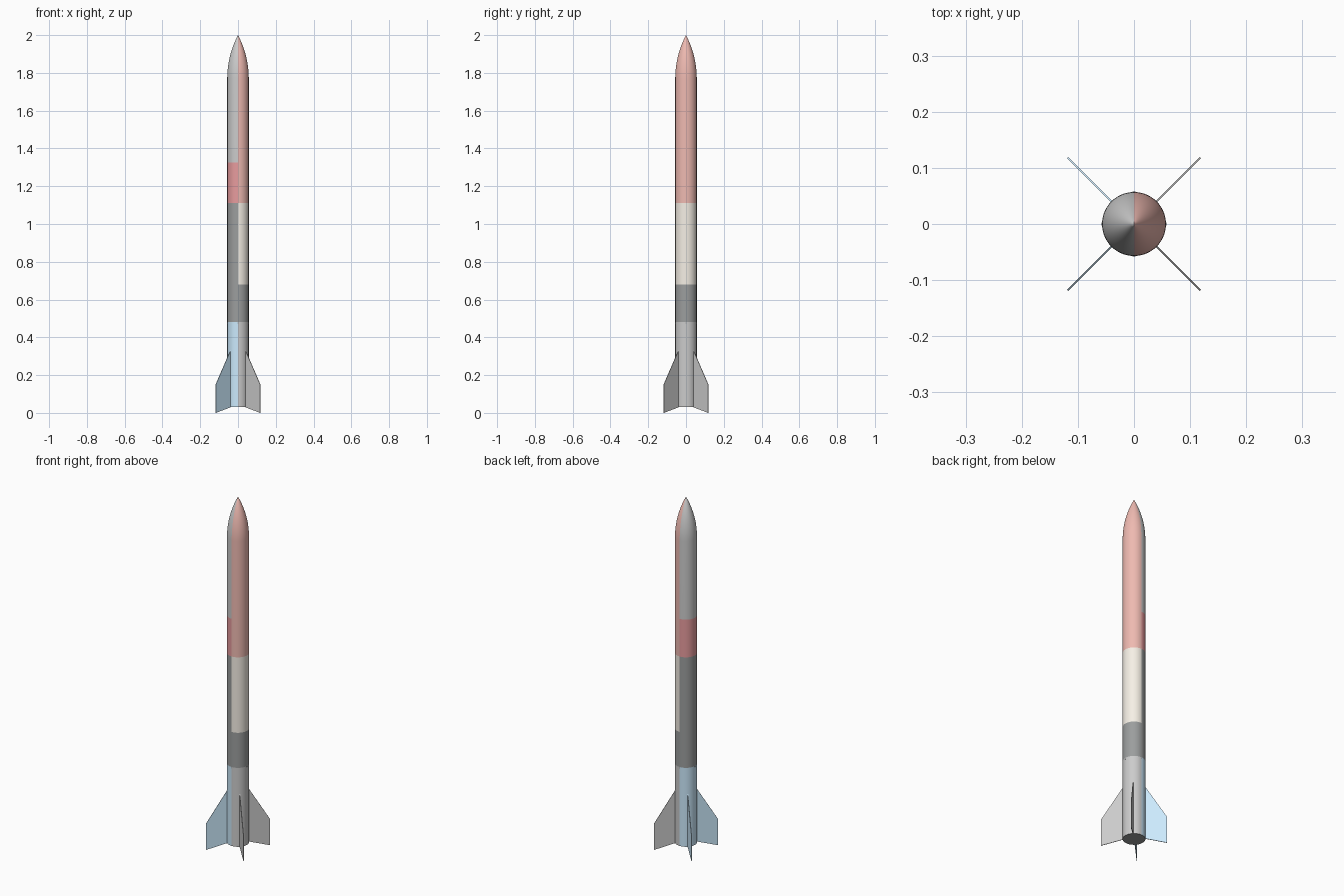
import bpy, bmesh, math
from mathutils import Matrix

if "Cube" in bpy.data.objects:
    bpy.data.objects.remove(bpy.data.objects["Cube"])

R, BASE, NOSE, TIP = 0.057, 0.03, 1.77, 2.0
SEG = 32  # segments per half turn

COLOURS = {
    "salmon": (0.86, 0.49, 0.44, 1),
    "red": (0.80, 0.33, 0.34, 1),
    "cream": (0.92, 0.87, 0.79, 1),
    "dark": (0.33, 0.34, 0.34, 1),
    "blue": (0.60, 0.82, 0.98, 1),
}
mats = {}
for key, rgba in COLOURS.items():
    mats[key] = bpy.data.materials.new(key)
    mats[key].diffuse_color = rgba


def make_object(name, bm, colour=None, smooth=True):
    bmesh.ops.recalc_face_normals(bm, faces=bm.faces)
    mesh = bpy.data.meshes.new(name)
    bm.to_mesh(mesh)
    bm.free()
    obj = bpy.data.objects.new(name, mesh)
    bpy.context.collection.objects.link(obj)
    if colour:
        mesh.materials.append(mats[colour])
    if smooth:
        bpy.ops.object.select_all(action='DESELECT')
        obj.select_set(True)
        bpy.context.view_layer.objects.active = obj
        bpy.ops.object.shade_smooth_by_angle(angle=math.radians(30))
    return obj


def half_shell(name, profile, side, colour):
    """Half-turn lathe of (radius, z) points; side +1 covers x>0, -1 covers x<0."""
    bm = bmesh.new()
    rings = []
    for i in range(SEG + 1):
        a = -math.pi / 2 + side * math.pi * i / SEG
        rings.append([bm.verts.new((r * math.cos(a), r * math.sin(a), z))
                      for r, z in profile])
    for a, b in zip(rings, rings[1:]):
        for j in range(len(profile) - 1):
            quad = (a[j], b[j], b[j + 1], a[j + 1])
            f = bm.faces.new(quad if side > 0 else quad[::-1])
    bmesh.ops.remove_doubles(bm, verts=bm.verts, dist=1e-5)
    return make_object(name, bm, colour)


# Tangent ogive nose profile
length = TIP - NOSE
rho = (R * R + length * length) / (2 * R)
ogive = []
for i in range(21):
    h = length * i / 20
    ogive.append((max(0.0, math.sqrt(rho * rho - h * h) - rho + R), NOSE + h))

# Painted body, split into two halves along x = 0
half_shell("nose_right", [(R, 1.11)] + ogive, 1, "salmon")
half_shell("nose_left", [(R, 1.325)] + ogive, -1, None)
for name, z0, z1, side, colour in (
        ("upper_band_left", 1.11, 1.325, -1, "red"),
        ("middle_band_left", 0.48, 1.11, -1, "dark"),
        ("tail_tube_left", BASE, 0.48, -1, "blue"),
        ("middle_band_right", 0.68, 1.11, 1, "cream"),
        ("lower_band_right", 0.48, 0.68, 1, "dark"),
        ("tail_tube_right", BASE, 0.48, 1, None)):
    half_shell(name, [(R, z0), (R, z1)], side, colour)

# Dark plate closing the tail
bm = bmesh.new()
bmesh.ops.create_circle(bm, cap_ends=True, segments=2 * SEG, radius=R,
                        matrix=Matrix.Translation((0, 0, BASE)) @ Matrix.Rotation(math.pi, 4, 'X'))
plate = make_object("tail_plate", bm, "dark", False)
if plate.data.polygons[0].normal.z > 0:
    plate.data.flip_normals()

# Four swept fins on the diagonals
FIN = [(0.052, 0.031), (0.167, 0.0), (0.167, 0.15), (0.057, 0.33), (0.052, 0.33)]
for k, name in enumerate(("back_right", "back_left", "front_left", "front_right")):
    bm = bmesh.new()
    face = bm.faces.new([bm.verts.new((r, -0.0015, z)) for r, z in FIN])
    ext = bmesh.ops.extrude_face_region(bm, geom=[face])
    new = [v for v in ext["geom"] if isinstance(v, bmesh.types.BMVert)]
    bmesh.ops.translate(bm, verts=new, vec=(0, 0.003, 0))
    bm.transform(Matrix.Rotation(math.pi / 4 + k * math.pi / 2, 4, 'Z'))
    make_object("fin_" + name, bm, "blue" if "left" in name else None, False)

# Tiny shear pins just below the coupler joint
for k in range(4):
    bm = bmesh.new()
    bmesh.ops.create_cone(bm, cap_ends=True, segments=12, radius1=0.003, radius2=0.003, depth=0.002,
                          matrix=Matrix.Rotation(k * math.pi / 2, 4, 'Z')
                          @ Matrix.Translation((R, 0, 0.475))
                          @ Matrix.Rotation(math.pi / 2, 4, 'Y'))
    make_object(f"shear_pin_{k + 1}", bm, "dark")

for m in bpy.data.materials:
    if m.users and not m.is_grease_pencil:
        m.use_nodes = True
        m.node_tree.nodes["Principled BSDF"].inputs["Base Color"].default_value = m.diffuse_color
